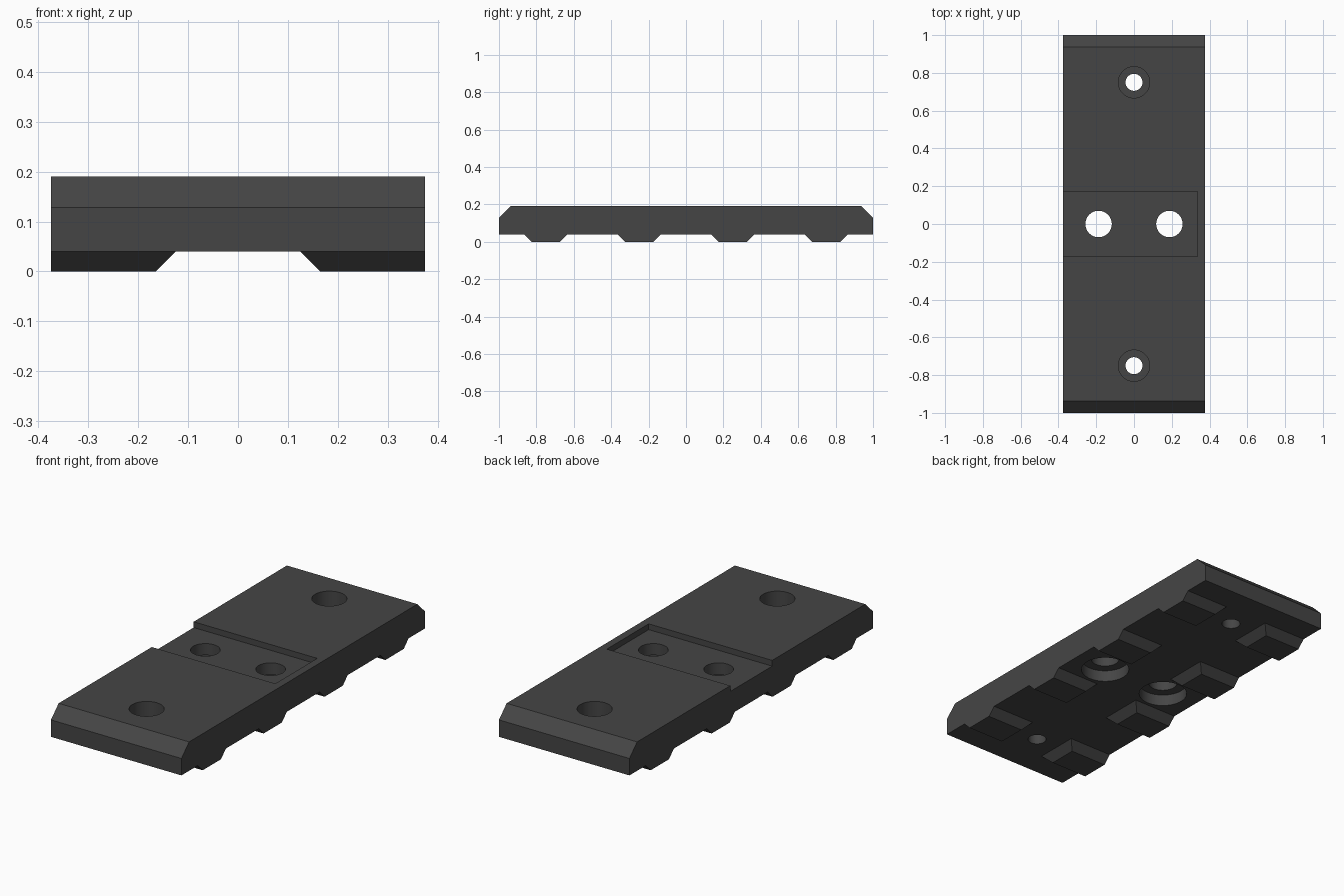
import bpy, bmesh

if "Cube" in bpy.data.objects:
    bpy.data.objects.remove(bpy.data.objects["Cube"])

dark = bpy.data.materials.new("dark grey")
dark.diffuse_color = (0.06, 0.06, 0.06, 1)
dark.use_nodes = True
dark.node_tree.nodes["Principled BSDF"].inputs["Base Color"].default_value = dark.diffuse_color


def prism(name, profile, x0, x1, taper=0.0):
    """Extrude a (y, z) profile from x0 to x1; taper pulls in the x0 end where z = 0."""
    bm = bmesh.new()
    a = [bm.verts.new((x0 + (taper if z == 0 else 0), y, z)) for y, z in profile]
    b = [bm.verts.new((x1, y, z)) for y, z in profile]
    bm.faces.new(a)
    bm.faces.new(b[::-1])
    n = len(profile)
    for i in range(n):
        j = (i + 1) % n
        bm.faces.new((a[j], a[i], b[i], b[j]))
    bmesh.ops.recalc_face_normals(bm, faces=bm.faces)
    mesh = bpy.data.meshes.new(name)
    bm.to_mesh(mesh)
    bm.free()
    ob = bpy.data.objects.new(name, mesh)
    bpy.context.collection.objects.link(ob)
    mesh.materials.append(dark)
    return ob


def cylinder(name, x, y, r, z0, z1):
    bpy.ops.mesh.primitive_cylinder_add(vertices=48, radius=r, depth=z1 - z0,
                                        location=(x, y, (z0 + z1) / 2))
    ob = bpy.context.object
    ob.name = name
    ob.data.materials.append(dark)
    return ob


def combine(base, tool, operation):
    mod = base.modifiers.new(operation.lower(), 'BOOLEAN')
    mod.operation = operation
    mod.solver = 'EXACT'
    mod.object = tool
    bpy.context.view_layer.objects.active = base
    bpy.ops.object.modifier_apply(modifier=mod.name)
    bpy.data.objects.remove(tool)


# Plate with bevelled ends
W, BOTTOM, TOP = 0.375, 0.04, 0.19
plate = prism("mounting_plate", [(-1, BOTTOM), (1, BOTTOM), (1, 0.128), (0.937, TOP),
                                 (-0.937, TOP), (-1, 0.128)], -W, W)

# Bevelled lugs in two rows under the plate
for y in (-0.75, -0.25, 0.25, 0.75):
    for side in (-1, 1):
        lug = prism("lug", [(y - 0.075, 0), (y + 0.075, 0), (y + 0.115, BOTTOM),
                            (y - 0.115, BOTTOM)], side * 0.125, side * W, side * 0.04)
        combine(plate, lug, 'UNION')

# Shallow pocket on top, open on the left side
pocket = prism("pocket_cutter", [(-0.172, 0.16), (0.172, 0.16), (0.172, 0.3),
                                 (-0.172, 0.3)], -0.5, 0.335)
combine(plate, pocket, 'DIFFERENCE')

for side in (-1, 1):
    # Middle holes, counterbored from below
    x = side * 0.1875
    combine(plate, cylinder("hole_cutter", x, 0, 0.07, -0.1, 0.3), 'DIFFERENCE')
    combine(plate, cylinder("bore_cutter", x, 0, 0.118, -0.1, 0.1), 'DIFFERENCE')
    # End holes, counterbored from above
    y = side * 0.75
    combine(plate, cylinder("hole_cutter", 0, y, 0.045, -0.1, 0.3), 'DIFFERENCE')
    combine(plate, cylinder("bore_cutter", 0, y, 0.083, 0.1, 0.3), 'DIFFERENCE')

# Smooth hole walls, sharp edges
bpy.ops.object.select_all(action='DESELECT')
plate.select_set(True)
bpy.context.view_layer.objects.active = plate
bpy.ops.object.shade_smooth_by_angle()
